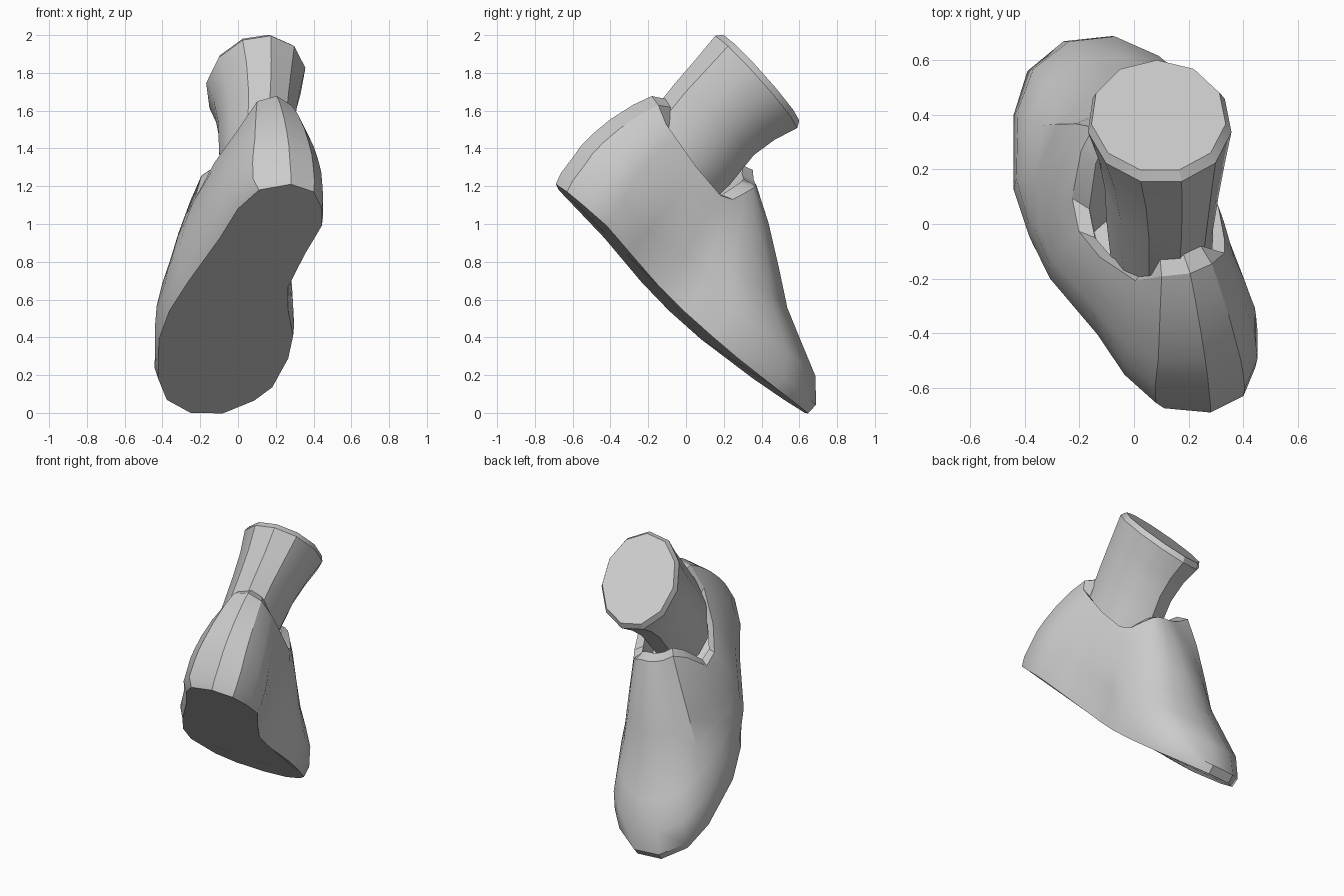
import bpy, bmesh, math
from mathutils import Vector

if "Cube" in bpy.data.objects:
    bpy.data.objects.remove(bpy.data.objects["Cube"], do_unlink=True)

# Single grey material
grey = bpy.data.materials.new("light_grey")
grey.use_nodes = True
grey.diffuse_color = (0.6, 0.6, 0.6, 1)
bsdf = next(n for n in grey.node_tree.nodes if n.type == 'BSDF_PRINCIPLED')
bsdf.inputs["Base Color"].default_value = (0.6, 0.6, 0.6, 1)

# Tilted foot frame: length (heel to toe), up from the sole, and sideways
ORIGIN = Vector((0.05, -0.02, 0.60))
FWD = Vector((-0.253, 0.714, -0.652)).normalized()
UP = Vector((-0.075, 0.658, 0.750)).normalized()
SIDE = FWD.cross(UP)


def place(l, w, h):
    return ORIGIN + FWD * l + SIDE * w + UP * h


def loft(name, rings, angle):
    """Skin a stack of equal rings of (length, width, height) points, capped at both ends."""
    bm = bmesh.new()
    loops = [[bm.verts.new(place(*p)) for p in ring] for ring in rings]
    n = len(loops[0])
    for a, b in zip(loops, loops[1:]):
        for i in range(n):
            j = (i + 1) % n
            bm.faces.new((a[i], a[j], b[j], b[i]))
    bm.faces.new(loops[0])
    bm.faces.new(loops[-1])
    bmesh.ops.recalc_face_normals(bm, faces=bm.faces)
    mesh = bpy.data.meshes.new(name)
    bm.to_mesh(mesh)
    bm.free()
    mesh.materials.append(grey)
    obj = bpy.data.objects.new(name, mesh)
    bpy.context.collection.objects.link(obj)
    bpy.ops.object.select_all(action='DESELECT')
    obj.select_set(True)
    bpy.context.view_layer.objects.active = obj
    bpy.ops.object.shade_smooth_by_angle(angle=math.radians(angle))
    return obj


def sag(l):
    """Downward curve of the sole, deepest under the ball of the foot."""
    return -.06 * max(0, math.sin(math.pi * (l + .6) / 1.53)) if l > -.6 else 0


# Sole outline (length, width), from the toe tip round the inner side
sole = [(.932, -.067), (.902, .102), (.755, .234), (.62, .296), (.36, .314),
        (.175, .292), (-.01, .217), (-.18, .171), (-.43, .202), (-.639, .240),
        (-.775, .205), (-.896, .128), (-.935, -.007), (-.861, -.163), (-.695, -.235),
        (-.47, -.276), (-.135, -.366), (.095, -.408), (.325, -.405), (.66, -.32),
        (.84, -.223)]

# Collar edge (length, width, height): tongue, low sides and high heel tab
collar = [(-.11, -.04, .72), (-.11, 0, .715), (-.12, .04, .71), (-.13, .08, .70),
          (-.14, .11, .68), (-.17, .15, .62), (-.20, .18, .56), (-.27, .20, .53),
          (-.47, .19, .555), (-.66, .165, .60), (-.74, .145, .62), (-.82, .08, .67),
          (-.857, -.01, .69), (-.82, -.11, .67), (-.715, -.19, .56), (-.50, -.275, .49),
          (-.32, -.31, .45), (-.20, -.30, .50), (-.16, -.24, .70), (-.13, -.18, .775),
          (-.115, -.10, .735)]

# Shoe: curved sole, side band, bulging upper, collar lip and inner lining
band = [(l * (1.0 if l > 0 else 1.02),
         w * 1.04 - (.025 if w < -.1 and l < 0 else 0),
         .06 + sag(l) * .7) for l, w in sole]
rings = [[(l, w, sag(l)) for l, w in sole], band]
for a, lift in ((.10, .045), (.27, .015), (.45, -.015), (.62, 0), (.82, .012)):
    bulge = math.sin(math.pi * a)
    ring = []
    for b, c in zip(band, collar):
        l, w, h = (p + (q - p) * a for p, q in zip(b, c))
        heel = 1 + (.06 * bulge if l < -.5 else 0)
        ring.append((l * heel, w * (1 + .10 * bulge), h + lift))
    rings.append(ring)
rings.append(collar)
rings.append([(-.48 + (l + .48) * .81, -.04 + (w + .04) * .81,
               h + (.04 if l < -.78 else -.02)) for l, w, h in collar])
rings.append([(-.48 + (l + .48) * .78, -.04 + (w + .04) * .78, .36) for l, w, h in collar])
loft("shoe", rings, 32)

# Ankle: flared oval stump with a chamfered, slightly sloping cut
ankle = []
for l, w, h, rl, rw, slope in ((-.50, -.05, .40, .27, .18, 0), (-.50, -.04, .62, .29, .19, 0),
                               (-.515, -.02, .82, .29, .205, 0),
                               (-.505, -.005, .97, .305, .228, -.06),
                               (-.485, .004, 1.115, .332, .262, -.114),
                               (-.48, .004, 1.15, .308, .245, -.114)):
    ankle.append([(l + rl * math.cos(t), w + rw * math.sin(t), h + slope * rl * math.cos(t))
                  for t in (math.tau * (i + .5) / 11 for i in range(11))])
loft("ankle", ankle, 32)
